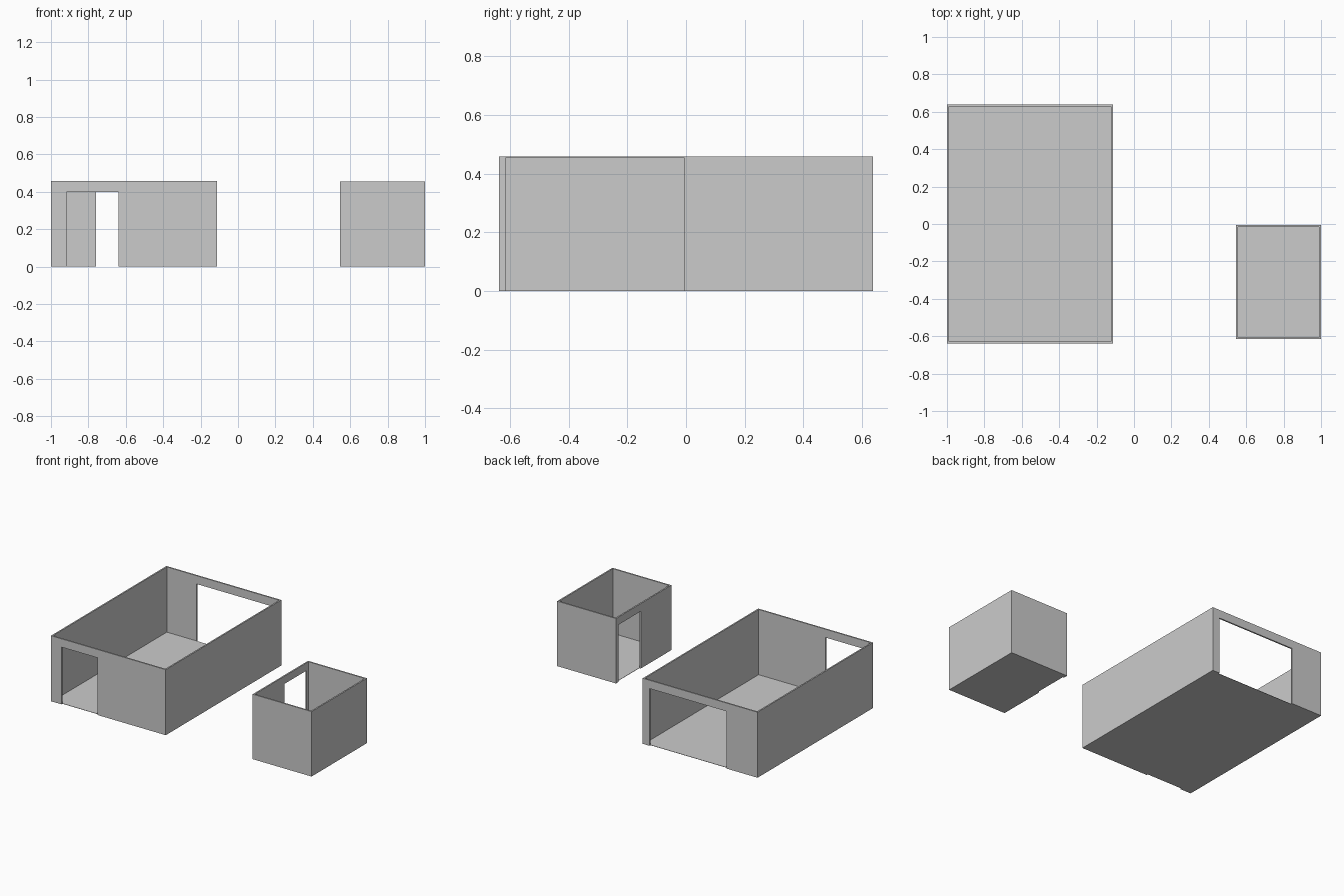
import bpy, bmesh
from mathutils import Vector

if "Cube" in bpy.data.objects:
    bpy.data.objects.remove(bpy.data.objects["Cube"])

T = 0.01        # wall thickness
DOOR_H = 0.40   # height of every doorway


def prism(name, outline, depth):
    """Closed solid from a planar outline pushed along the depth vector."""
    bm = bmesh.new()
    face = bm.faces.new([bm.verts.new(p) for p in outline])
    ext = bmesh.ops.extrude_face_region(bm, geom=[face], use_keep_orig=True)
    verts = [v for v in ext["geom"] if isinstance(v, bmesh.types.BMVert)]
    bmesh.ops.translate(bm, verts=verts, vec=Vector(depth))
    bmesh.ops.recalc_face_normals(bm, faces=bm.faces)
    mesh = bpy.data.meshes.new(name)
    bm.to_mesh(mesh)
    bm.free()
    obj = bpy.data.objects.new(name, mesh)
    bpy.context.collection.objects.link(obj)
    return obj


def wall(name, axis, a, b, at, height, door=None):
    """Upright wall from a to b along an axis, with an optional doorway."""
    pts = [(a, 0), (a, height), (b, height), (b, 0)]
    if door:
        lo, hi = door
        pts += [(hi, 0), (hi, DOOR_H), (lo, DOOR_H), (lo, 0)]
    if axis == "x":
        return prism(name, [(u, at, z) for u, z in pts], (0, T, 0))
    return prism(name, [(at, u, z) for u, z in pts], (T, 0, 0))


def room(name, x0, x1, y0, y1, h, doors):
    # front and back walls run full width, side walls fit between them
    wall(name + "_front_wall", "x", x0, x1, y0, h, doors.get("front"))
    wall(name + "_back_wall", "x", x0, x1, y1 - T, h, doors.get("back"))
    wall(name + "_left_wall", "y", y0 + T, y1 - T, x0, h, doors.get("left"))
    wall(name + "_right_wall", "y", y0 + T, y1 - T, x1 - T, h, doors.get("right"))
    # thin floor inside the walls
    a, b, c, d = x0 + T, x1 - T, y0 + T, y1 - T
    prism(name + "_floor", [(a, c, 0), (b, c, 0), (b, d, 0), (a, d, 0)], (0, 0, 0.002))


# large room, open at front and back
room("large_room", -1.0, -0.112, -0.638, 0.638, 0.458,
     {"front": (-0.918, -0.64), "back": (-0.76, -0.165)})
# small room, doorway in its left wall
room("small_room", 0.545, 1.0, -0.616, -0.005, 0.454,
     {"left": (-0.28, -0.035)})
